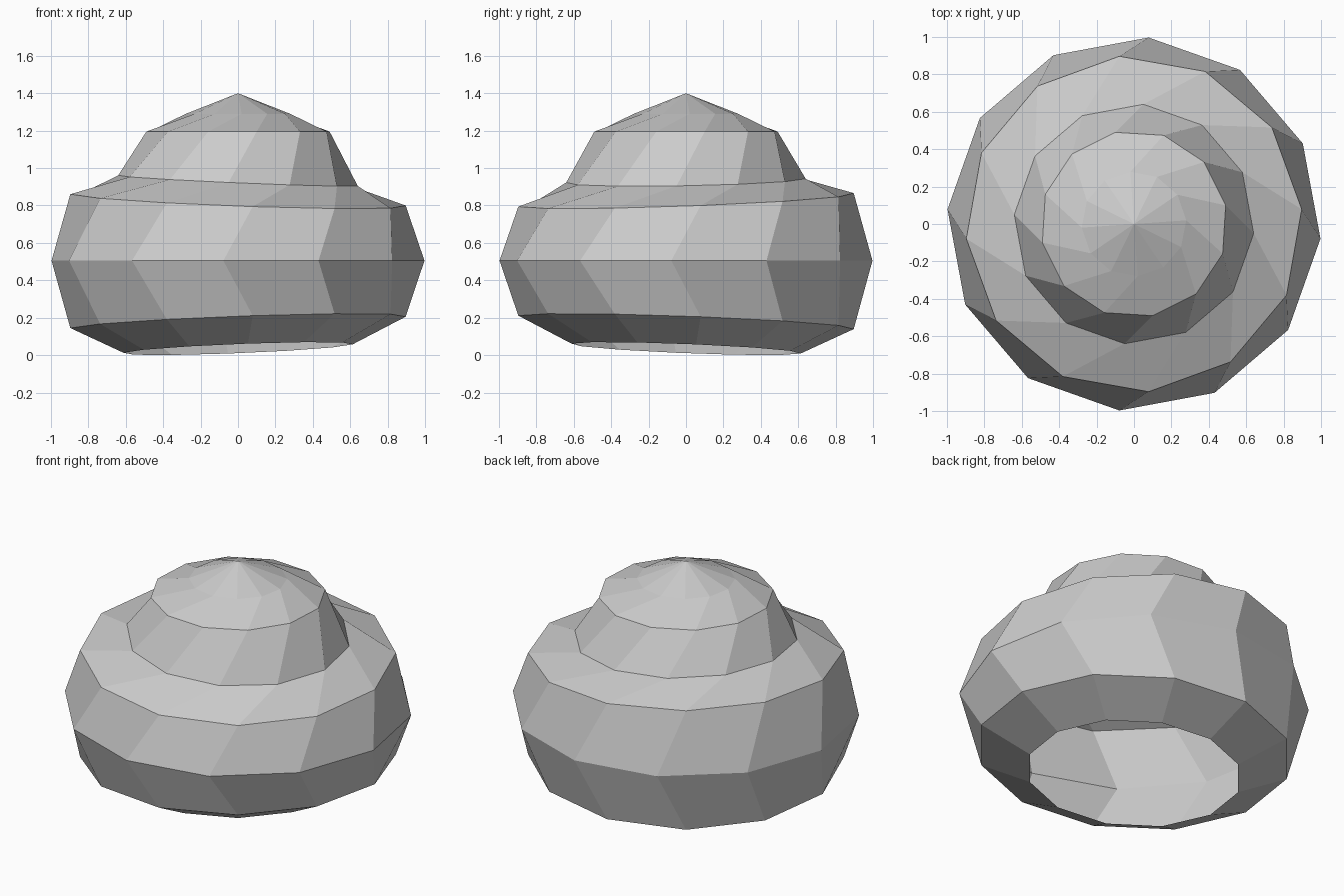
import bpy
import bmesh
from math import cos, sin, radians

if "Cube" in bpy.data.objects:
    bpy.data.objects.remove(bpy.data.objects["Cube"], do_unlink=True)

SIDES = 12

# Rings from the open base upward: radius, height, turn, tilt in x, tilt in y
RINGS = [
    (0.615, 0.035, 5, 0.04, -0.04),         # open rim
    (0.90, 0.175, 5, 0.037, -0.037),        # lower bevel
    (1.0, 0.505, -4.5, 0, 0),               # widest ring
    (0.90, 0.83, 5, -0.037, 0.037),         # upper shoulder
    (0.642, 0.933, 25.5, -0.043, 0.019),    # neck
    (0.50, 1.195, 41.5, 0, 0),              # crown edge
    (0.28, 1.29, 64, 0, 0),                 # crown slope
]


def add_ring(bm, radius, height, turn, tilt_x, tilt_y):
    ring = []
    for i in range(SIDES):
        a = radians(turn + 360 * i / SIDES)
        x, y = radius * cos(a), radius * sin(a)
        ring.append(bm.verts.new((x, y, height + tilt_x * x + tilt_y * y)))
    return ring


# Hollow twisted shell
bm = bmesh.new()
rings = [add_ring(bm, *r) for r in RINGS]
for low, high in zip(rings, rings[1:]):
    for i in range(SIDES):
        j = (i + 1) % SIDES
        bm.faces.new((low[i], low[j], high[j], high[i]))

# Pointed crown
tip = bm.verts.new((0, 0, 1.4))
for i in range(SIDES):
    bm.faces.new((rings[-1][i], rings[-1][(i + 1) % SIDES], tip))

mesh = bpy.data.meshes.new("swirl_shell")
bm.to_mesh(mesh)
bm.free()
shell = bpy.data.objects.new("swirl_shell", mesh)
bpy.context.scene.collection.objects.link(shell)

# Plain light grey
grey = bpy.data.materials.new("light_grey")
grey.use_nodes = True
colour = (0.6, 0.6, 0.6, 1)
grey.diffuse_color = colour
grey.node_tree.nodes["Principled BSDF"].inputs["Base Color"].default_value = colour
mesh.materials.append(grey)
